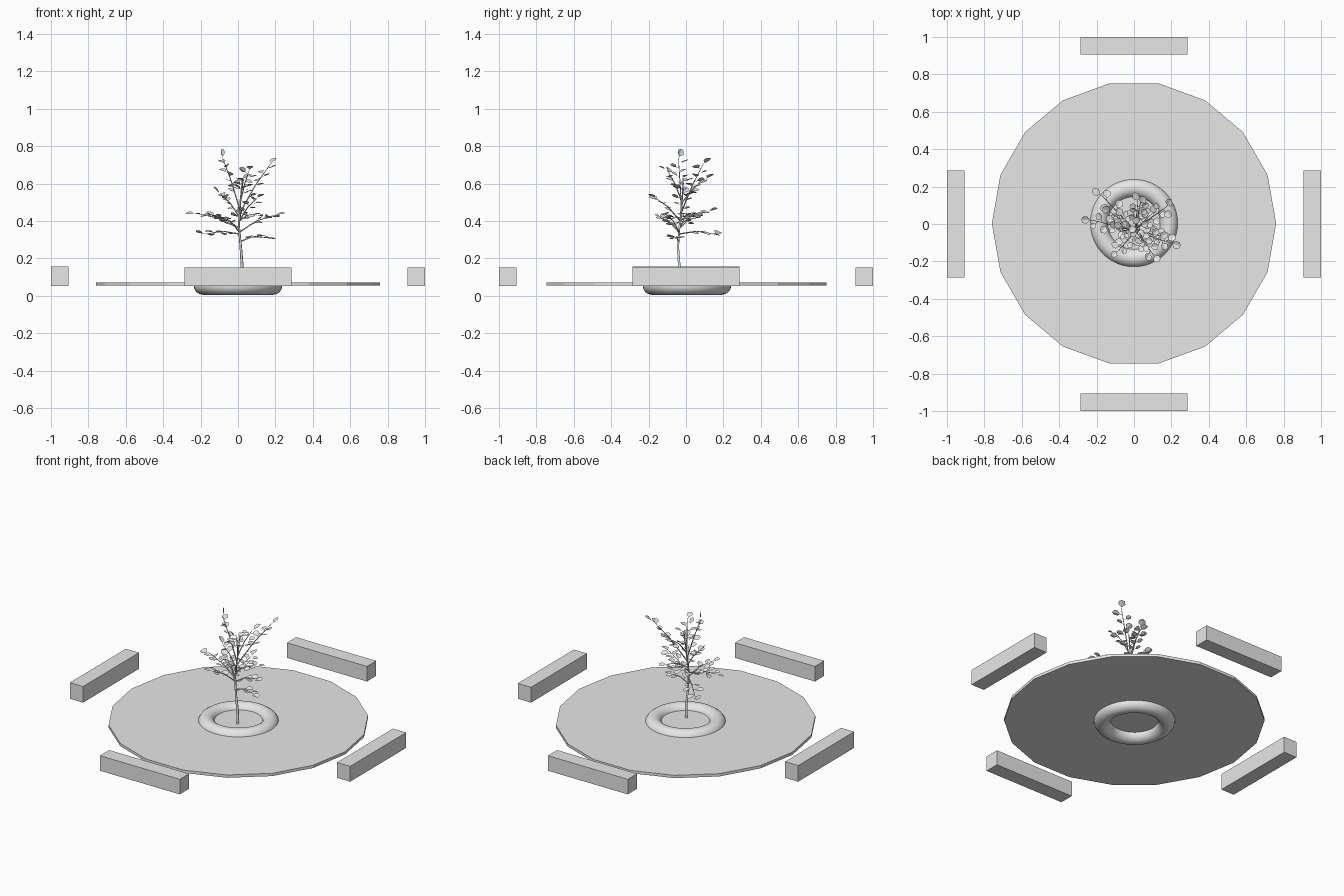
import bpy, bmesh, math, random
from mathutils import Vector, Matrix

random.seed(7)
cube = bpy.data.objects.get("Cube")
if cube:
    bpy.data.objects.remove(cube, do_unlink=True)

grey = bpy.data.materials.new("plain grey")
grey.use_nodes = True
grey.diffuse_color = (0.8, 0.8, 0.8, 1)
grey.node_tree.nodes["Principled BSDF"].inputs["Base Color"].default_value = (0.8, 0.8, 0.8, 1)


def finish(name, bm):
    mesh = bpy.data.meshes.new(name)
    bm.to_mesh(mesh)
    bm.free()
    mesh.materials.append(grey)
    obj = bpy.data.objects.new(name, mesh)
    bpy.context.collection.objects.link(obj)
    return obj


def box(name, centre, size):
    bm = bmesh.new()
    bmesh.ops.create_cube(bm, size=1, matrix=Matrix.Translation(centre) @ Matrix.Diagonal((*size, 1)))
    return finish(name, bm)


# Paved disc with eighteen sides
bm = bmesh.new()
bmesh.ops.create_cone(bm, cap_ends=True, segments=18, radius1=0.76, radius2=0.76, depth=0.018,
                      matrix=Matrix.Translation((0, 0.003, 0.063)) @ Matrix.Rotation(math.pi / 2, 4, "Z"))
finish("paved_disc", bm)

# Smooth planter ring
bpy.ops.mesh.primitive_torus_add(major_segments=48, minor_segments=16, major_radius=0.187,
                                 minor_radius=0.05, location=(0, 0.005, 0.055))
ring = bpy.context.object
ring.name = "planter_ring"
ring.data.materials.append(grey)
bpy.ops.object.shade_smooth_by_angle()

# Four benches around the disc
for name, x, y, top in (("front_bench", 0, -1, 0.15), ("back_bench", 0, 1, 0.15),
                        ("right_bench", -1, 0, 0.157), ("left_bench", 1, 0, 0.152)):
    size = (0.094 if x else 0.57, 0.094 if y else 0.57, top - 0.053)
    box(name, (x * 0.952, y * 0.952, (top + 0.053) / 2), size)


# Tapered stems, each with a path of points
def stem(name, points, base, tip):
    curve = bpy.data.curves.new(name, "CURVE")
    curve.dimensions = "3D"
    curve.bevel_depth = 1
    curve.bevel_resolution = 1
    curve.use_fill_caps = True
    line = curve.splines.new("POLY")
    line.points.add(len(points) - 1)
    for i, (node, p) in enumerate(zip(line.points, points)):
        node.co = (*p, 1)
        node.radius = base + (tip - base) * i / (len(points) - 1)
    curve.materials.append(grey)
    obj = bpy.data.objects.new(name, curve)
    bpy.context.collection.objects.link(obj)
    for other in bpy.context.selected_objects:
        other.select_set(False)
    bpy.context.view_layer.objects.active = obj
    obj.select_set(True)
    bpy.ops.object.convert(target="MESH")


# Leaf folded along its midrib, on a short stalk
LEAF = ((0, 0), (0.35, 0.48), (0.85, 0.4), (1.05, 0))


def leaf(bm, root, direction, length):
    along = direction.normalized()
    up = Vector((random.uniform(-0.5, 0.5), random.uniform(-0.5, 0.5), 1))
    side = up.cross(along).normalized()
    normal = along.cross(side)
    start = root + along * 0.016
    rib = [bm.verts.new(start + along * length * u) for u, v in (LEAF[0], LEAF[3])]
    for sign in (1, -1):
        edge = [bm.verts.new(start + (along * u + side * v * sign + normal * v * 0.25) * length)
                for u, v in LEAF[1:3]]
        loop = [rib[0], rib[1], edge[1], edge[0]]
        bm.faces.new(loop if sign > 0 else loop[::-1])
    # Stalk joining the leaf to its branch
    w = side * 0.0015
    bm.faces.new([bm.verts.new(p) for p in (root - w, root + w, start + w, start - w)])


trunk = [Vector(p) for p in ((0.022, -0.035, 0.07), (0.022, -0.036, 0.16), (0.015, -0.043, 0.26),
                             (0.005, -0.035, 0.37), (0.012, -0.02, 0.5), (0.025, -0.015, 0.63))]
stem("trunk", trunk, 0.009, 0.003)


def on_trunk(z):
    for a, b in zip(trunk, trunk[1:]):
        if z <= b.z:
            return a.lerp(b, (z - a.z) / (b.z - a.z))
    return trunk[-1]


# Branches: height on the trunk, tip, leaf count
BRANCHES = (
    (0.46, (-0.08, -0.04, 0.73), 8), (0.44, (0.17, 0.09, 0.7), 8),
    (0.36, (-0.22, 0.02, 0.44), 7), (0.33, (-0.17, 0.15, 0.33), 6),
    (0.34, (0.19, -0.1, 0.43), 7), (0.29, (0.14, -0.06, 0.31), 5),
    (0.4, (0.1, -0.16, 0.52), 6), (0.34, (-0.08, -0.14, 0.42), 6),
    (0.38, (0.02, 0.11, 0.45), 6), (0.5, (0.03, 0.1, 0.62), 6),
    (0.5, (0.06, -0.1, 0.67), 6), (0.42, (-0.09, -0.02, 0.54), 6),
    (0.36, (-0.12, 0.06, 0.42), 5), (0.4, (0.09, 0.05, 0.43), 5),
)
leaves = bmesh.new()
for i, (z, tip, count) in enumerate(BRANCHES):
    root, tip = on_trunk(z), Vector(tip)
    middle = root.lerp(tip, 0.5) + Vector((0, 0, 0.015))
    stem(f"branch_{i + 1}", [root, middle, tip], 0.004, 0.0015)
    axis = (tip - root).normalized()
    across = axis.cross(Vector((0.2, 0.1, 1))).normalized()
    for k in range(count):
        t = 0.3 + 0.7 * k / (count - 1)
        p = root.lerp(middle, t * 2) if t < 0.5 else middle.lerp(tip, t * 2 - 1)
        way = axis * 0.7 + across * (-1) ** k * (0 if k == count - 1 else 0.9)
        way += Vector([random.uniform(-0.3, 0.3) for _ in range(3)])
        way.z *= 0.6
        leaf(leaves, p, way, random.uniform(0.032, 0.046))

# A few leaves at the trunk tip
for k in range(4):
    a = k * math.pi / 2 + 0.4
    leaf(leaves, trunk[-1] - Vector((0, 0, 0.02 * k)), Vector((math.cos(a), math.sin(a), 0.3)), 0.04)
finish("leaves", leaves)
